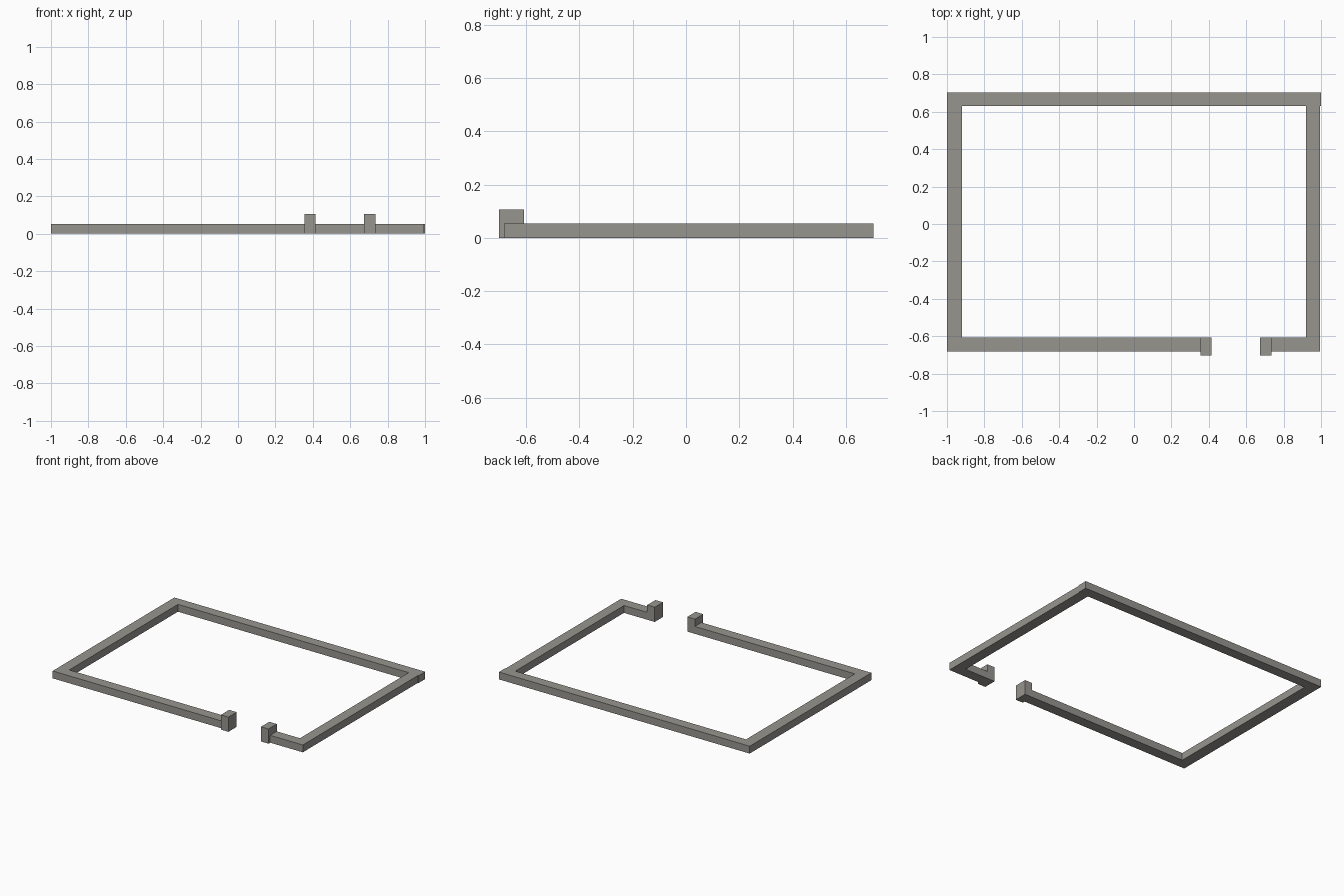
import bpy, bmesh

if "Cube" in bpy.data.objects:
    bpy.data.objects.remove(bpy.data.objects["Cube"])

stone = bpy.data.materials.new("warm grey stone")
stone.diffuse_color = (0.31, 0.30, 0.275, 1)
stone.use_nodes = True
stone.node_tree.nodes["Principled BSDF"].inputs["Base Color"].default_value = stone.diffuse_color


def prism(name, outline, height):
    """Extrude a flat counter-clockwise outline up from the ground."""
    bm = bmesh.new()
    face = bm.faces.new([bm.verts.new((x, y, 0)) for x, y in outline])
    top = bmesh.ops.extrude_face_region(bm, geom=[face])["geom"]
    bmesh.ops.translate(bm, vec=(0, 0, height),
                        verts=[v for v in top if isinstance(v, bmesh.types.BMVert)])
    bmesh.ops.recalc_face_normals(bm, faces=bm.faces)
    mesh = bpy.data.meshes.new(name)
    bm.to_mesh(mesh)
    bm.free()
    mesh.materials.append(stone)
    obj = bpy.data.objects.new(name, mesh)
    bpy.context.collection.objects.link(obj)
    return obj


# Low perimeter wall, open at the front between the gate posts
wall_outline = [
    (0.355, -0.683), (-1.0, -0.683), (-1.0, 0.703), (1.0, 0.703),
    (1.0, 0.63), (0.995, 0.63), (0.995, -0.683), (0.735, -0.683),
    (0.735, -0.608), (0.92, -0.608), (0.92, 0.63), (-0.92, 0.63),
    (-0.92, -0.608), (0.355, -0.608),
]
prism("perimeter_wall", wall_outline, 0.053)

# Gate posts on both sides of the opening
for name, x in (("left_gate_post", 0.355), ("right_gate_post", 0.675)):
    prism(name, [(x, -0.702), (x + 0.06, -0.702), (x + 0.06, -0.608), (x, -0.608)], 0.106)
